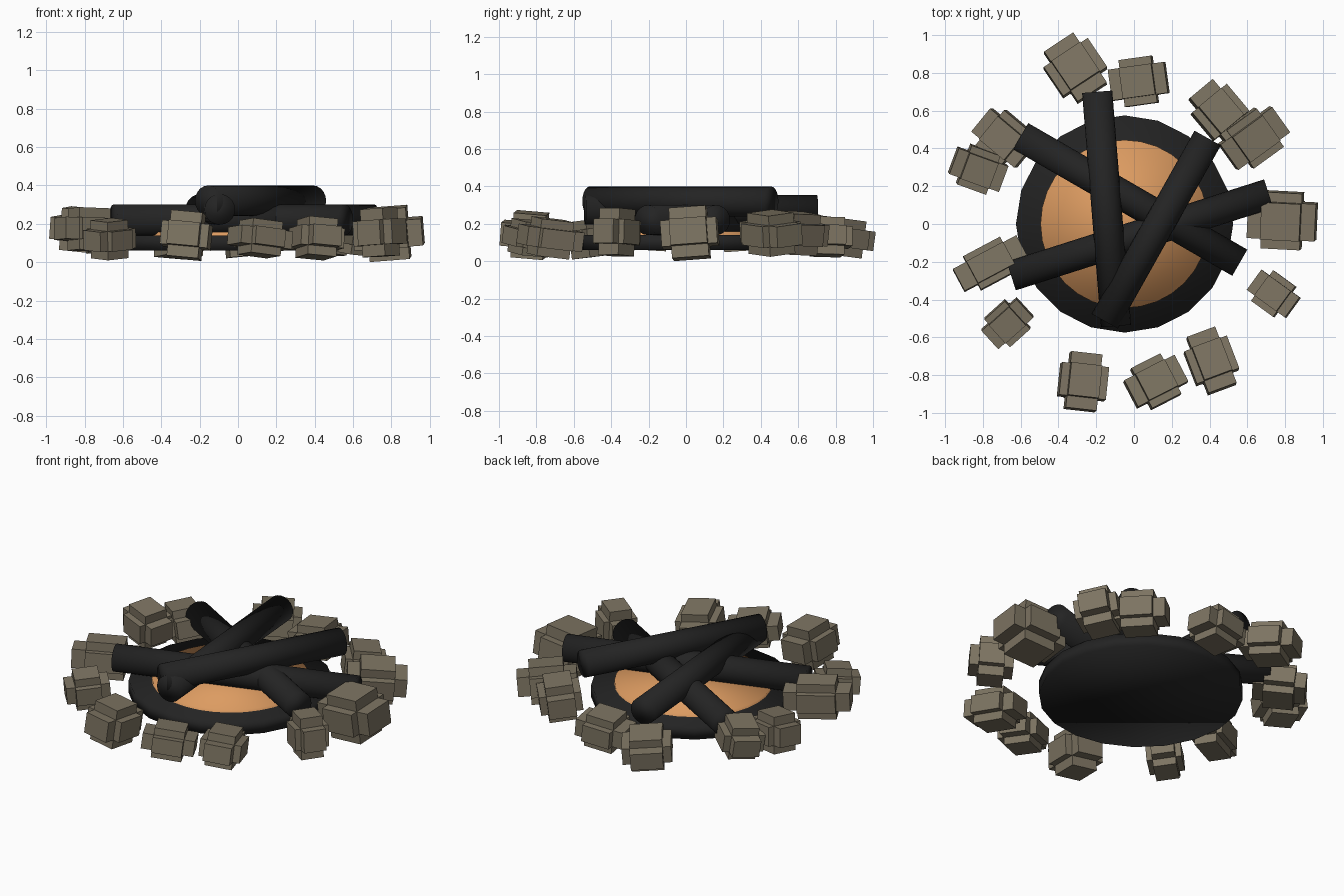
import bpy, bmesh, random
from math import radians
from mathutils import Vector, Matrix, Euler

if "Cube" in bpy.data.objects:
    bpy.data.objects.remove(bpy.data.objects["Cube"])
random.seed(4)


def material(name, rgb):
    m = bpy.data.materials.new(name)
    m.use_nodes = True
    m.diffuse_color = (*rgb, 1)
    m.node_tree.nodes["Principled BSDF"].inputs["Base Color"].default_value = (*rgb, 1)
    return m


charcoal = material("charcoal black", (0.017, 0.017, 0.017))
ember = material("ember orange", (0.72, 0.33, 0.12))
stone_grey = material("stone grey brown", (0.205, 0.175, 0.122))


def finish(name, bm, mat, smooth):
    mesh = bpy.data.meshes.new(name)
    bm.to_mesh(mesh)
    bm.free()
    for p in mesh.polygons:
        p.use_smooth = smooth
    mesh.materials.append(mat)
    obj = bpy.data.objects.new(name, mesh)
    bpy.context.collection.objects.link(obj)
    return obj


def cylinder(name, start, end, radius, mat, sides=20):
    """Softly shaded cylinder between two points."""
    a, b = Vector(start), Vector(end)
    axis = b - a
    bm = bmesh.new()
    bmesh.ops.create_cone(bm, cap_ends=True, segments=sides, radius1=radius,
                          radius2=radius, depth=axis.length)
    obj = finish(name, bm, mat, True)
    turn = Matrix() if axis.xy.length < 1e-6 else axis.to_track_quat("Z", "Y").to_matrix().to_4x4()
    obj.matrix_world = Matrix.Translation((a + b) / 2) @ turn
    return obj


def stone(name, x, y, z, half, yaw):
    """Blocky stone: three boxes crossing in a shared core."""
    core = (0.58 * half[0], 0.66 * half[1], 0.52 * half[2])
    bm = bmesh.new()
    for axis in range(3):
        size = [2 * c for c in core]
        size[axis] = 2 * half[axis]
        bmesh.ops.create_cube(bm, size=1, matrix=Matrix.Diagonal((*size, 1)))
    obj = finish(name, bm, stone_grey, False)
    tilt = [radians(random.uniform(-8, 8)) for _ in range(2)]
    obj.location = (x, y, z)
    obj.rotation_euler = Euler((*tilt, radians(yaw)))


# Ash bed and glowing centre
cylinder("ash_bed", (-0.05, 0, 0.06), (-0.05, 0, 0.14), 0.575, charcoal)
cylinder("ember_bed", (-0.05, 0, 0.08), (-0.05, 0, 0.158), 0.445, ember, 32)

# Stacked logs
logs = {
    "low_log_a": ((-0.60, 0.465, 0.22), (0.56, -0.205, 0.22)),
    "low_log_b": ((-0.65, -0.275, 0.22), (0.713, 0.16, 0.22)),
    "middle_log": ((-0.195, 0.70, 0.275), (-0.095, -0.54, 0.275)),
    "top_log": ((-0.155, -0.515, 0.32), (0.39, 0.455, 0.32)),
}
for name, (start, end) in logs.items():
    cylinder(name, start, end, 0.08, charcoal)

# Ring of stones: x, y, z, half sizes, yaw
ring = [
    (-0.31, 0.825, 0.13, (0.16, 0.14, 0.10), -56),
    (0.025, 0.755, 0.13, (0.15, 0.125, 0.10), 8),
    (0.455, 0.59, 0.15, (0.16, 0.12, 0.11), -50),
    (0.635, 0.455, 0.15, (0.17, 0.125, 0.11), 36),
    (0.785, 0.02, 0.15, (0.18, 0.15, 0.135), -3),
    (0.74, -0.37, 0.155, (0.125, 0.10, 0.125), -36),
    (0.41, -0.725, 0.125, (0.16, 0.12, 0.10), -69),
    (0.115, -0.835, 0.125, (0.15, 0.12, 0.09), 27),
    (-0.27, -0.835, 0.14, (0.15, 0.125, 0.12), 84),
    (-0.67, -0.525, 0.12, (0.125, 0.10, 0.10), 42),
    (-0.76, -0.21, 0.17, (0.19, 0.10, 0.11), 28),
    (-0.825, 0.29, 0.17, (0.14, 0.11, 0.11), -20),
    (-0.69, 0.455, 0.16, (0.15, 0.12, 0.10), -40),
]
for i, (x, y, z, half, yaw) in enumerate(ring, 1):
    stone(f"ring_stone_{i}", x, y, z, half, yaw)
